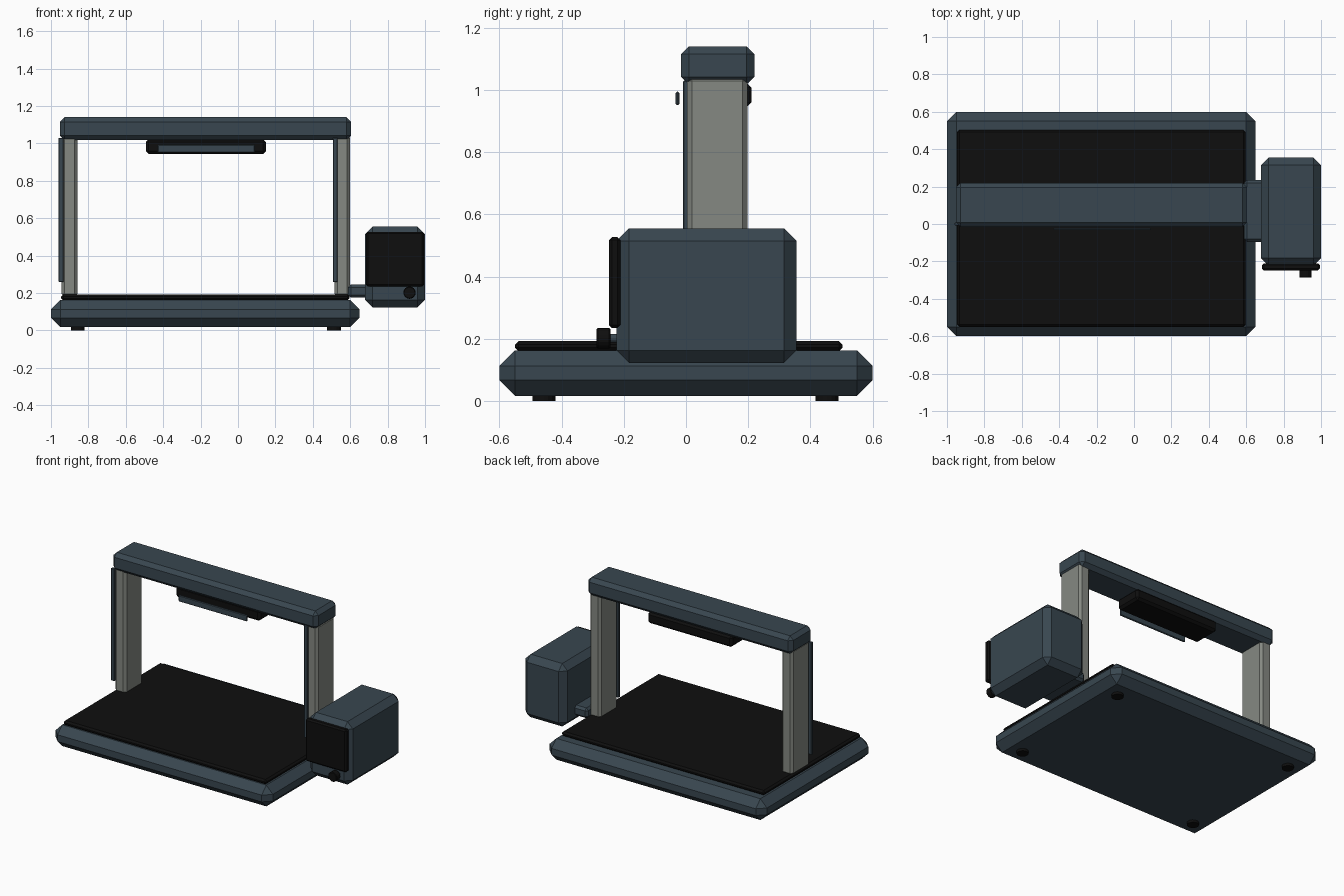
import bpy
from mathutils import Vector

if "Cube" in bpy.data.objects:
    bpy.data.objects.remove(bpy.data.objects["Cube"])


def material(name, rgb):
    m = bpy.data.materials.new(name)
    m.diffuse_color = (*rgb, 1)
    m.use_nodes = True
    m.node_tree.nodes["Principled BSDF"].inputs["Base Color"].default_value = m.diffuse_color
    return m


SLATE = material("slate_blue", (0.040, 0.062, 0.080))
GREY = material("warm_grey", (0.235, 0.250, 0.225))
BLACK = material("matte_black", (0.0045, 0.0045, 0.0045))


def finish(ob, name, mat, bevel):
    ob.name = name
    ob.data.materials.append(mat)
    if bevel:
        b = ob.modifiers.new("chamfer", 'BEVEL')
        b.width = bevel
        b.segments = 1
        b.limit_method = 'ANGLE'
        b.angle_limit = 0.9
    return ob


def box(name, x, y, z, mat, bevel=0.0):
    """Chamfered box from (min, max) pairs."""
    bpy.ops.mesh.primitive_cube_add(size=1)
    ob = bpy.context.object
    size = Vector((x[1] - x[0], y[1] - y[0], z[1] - z[0]))
    mid = Vector((sum(x) / 2, sum(y) / 2, sum(z) / 2))
    for v in ob.data.vertices:
        v.co = Vector(a * b for a, b in zip(v.co, size)) + mid
    return finish(ob, name, mat, bevel)


def cylinder(name, loc, r, h, mat, rot=(0, 0, 0), bevel=0.0, sides=16):
    bpy.ops.mesh.primitive_cylinder_add(vertices=sides, radius=r, depth=h,
                                        location=loc, rotation=rot)
    return finish(bpy.context.object, name, mat, bevel)


# Base, bed and feet
box("base", (-1.0, 0.65), (-0.6, 0.6), (0.017, 0.163), SLATE, 0.05)
box("bed", (-0.945, 0.597), (-0.55, 0.503), (0.160, 0.193), BLACK, 0.012)
for i, x in enumerate((-0.857, 0.513)):
    for j, y in enumerate((-0.457, 0.453)):
        cylinder(f"foot_{i}{j}", (x, y, 0.011), 0.037, 0.022, BLACK)

# Gantry: posts with front guide strips, and the top beam
for side, x, sx in (("left", -0.943, -0.959), ("right", 0.515, 0.507)):
    box(f"{side}_post", (x, x + 0.085), (0.003, 0.197), (0.18, 1.045), GREY, 0.016)
    box(f"{side}_guide_strip", (sx, sx + 0.026), (-0.009, 0.008), (0.258, 1.03), SLATE, 0.003)
box("top_beam", (-0.952, 0.605), (-0.016, 0.22), (1.017, 1.14), SLATE, 0.025)

# Tool head hanging under the beam
box("tool_head", (-0.493, 0.15), (0.02, 0.21), (0.944, 1.022), BLACK, 0.015)
box("head_front_plate", (-0.43, 0.09), (-0.033, -0.021), (0.951, 0.994), SLATE, 0.004)

# Control box with its arm, screen and knob
box("control_arm", (0.588, 0.70), (-0.095, 0.235), (0.175, 0.245), SLATE, 0.015)
box("control_box", (0.68, 1.0), (-0.223, 0.355), (0.123, 0.555), SLATE, 0.04)
box("screen", (0.684, 0.994), (-0.248, -0.21), (0.235, 0.527), BLACK, 0.01)
quarter = (1.5708, 0, 0)
cylinder("knob_shaft", (0.917, -0.232, 0.202), 0.014, 0.03, SLATE, quarter)
cylinder("knob", (0.917, -0.265, 0.202), 0.033, 0.044, BLACK, quarter, 0.004)
